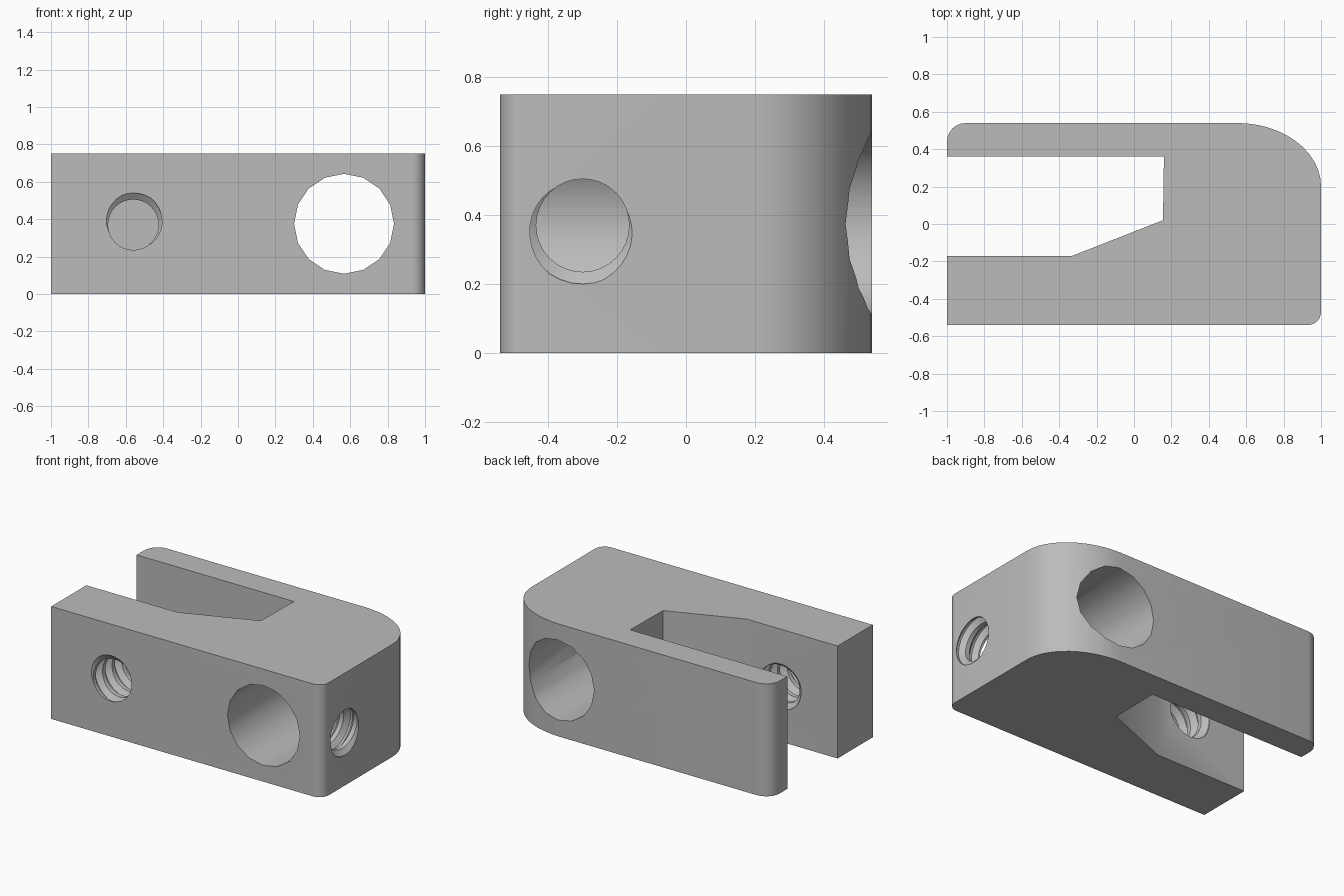
import bpy, bmesh
from math import cos, sin, pi, radians
from mathutils import Vector

cube = bpy.data.objects.get("Cube")
if cube:
    bpy.data.objects.remove(cube, do_unlink=True)

HEIGHT = 0.75
GREY = (0.5, 0.5, 0.5, 1)

metal = bpy.data.materials.new("plain_grey")
metal.use_nodes = True
metal.diffuse_color = GREY
metal.node_tree.nodes["Principled BSDF"].inputs["Base Color"].default_value = GREY


def make_object(name, bm):
    bmesh.ops.recalc_face_normals(bm, faces=bm.faces)
    mesh = bpy.data.meshes.new(name)
    bm.to_mesh(mesh)
    bm.free()
    mesh.materials.append(metal)
    obj = bpy.data.objects.new(name, mesh)
    bpy.context.collection.objects.link(obj)
    return obj


def corner(cx, cy, rx, ry, start, steps):
    """Quarter ellipse, counter-clockwise from the start angle."""
    angles = [radians(start + 90 * i / steps) for i in range(steps + 1)]
    return [(cx + rx * cos(a), cy + ry * sin(a)) for a in angles]


def round_cutter(name, radius, length, sides):
    bm = bmesh.new()
    bmesh.ops.create_cone(bm, cap_ends=True, segments=sides, radius1=radius,
                          radius2=radius, depth=length)
    return make_object(name, bm)


def thread_cutter(name, depth, phase, pitch=0.1, minor=0.135, major=0.17, sides=32):
    """Screw-shaped cutter along local z with its mouth at z = 0."""
    profile = [(0, minor), (0.3, minor), (0.55, major), (0.7, major)]
    n = len(profile)
    rings = n * (int(depth / pitch) + 3)
    start = -depth - phase * pitch - (depth % pitch and -(depth % pitch))
    bm = bmesh.new()
    grid = {}
    for k in range(sides):
        a = 2 * pi * k / sides
        for j in range(rings + (n if k == 0 else 0)):
            frac, r = profile[j % n]
            z = start + pitch * (j // n + frac + k / sides)
            grid[j, k] = bm.verts.new((r * cos(a), r * sin(a), z))
    # The last column joins the first one a full turn further on
    for k in range(sides):
        for j in range(rings - 1):
            q, s = (k + 1, 0) if k + 1 < sides else (0, n)
            bm.faces.new((grid[j, k], grid[j + s, q], grid[j + 1 + s, q], grid[j + 1, k]))
    # Close both ends with fans
    middle = start + pitch * rings / n / 2
    low = bm.verts.new((0, 0, start))
    high = bm.verts.new((0, 0, start + pitch * (rings / n + 1)))
    for e in [e for e in bm.edges if e.is_boundary]:
        z = (e.verts[0].co.z + e.verts[1].co.z) / 2
        bm.faces.new((e.verts[0], e.verts[1], low if z < middle else high))
    return make_object(name, bm)


# Slotted block outline, counter-clockwise from the front left corner
outline = [(-1, -0.54)]
outline += corner(0.93, -0.47, 0.07, 0.07, 270, 6)
outline += corner(0.55, 0.2, 0.45, 0.34, 0, 12)
outline += corner(-0.9, 0.44, 0.1, 0.1, 90, 6)
outline += [(-1, 0.36), (0.16, 0.36), (0.155, 0.02), (-0.33, -0.17), (-1, -0.17)]

bm = bmesh.new()
base = bm.faces.new([bm.verts.new((x, y, 0)) for x, y in outline])
top = bmesh.ops.extrude_face_region(bm, geom=[base])["geom"]
bmesh.ops.translate(bm, vec=Vector((0, 0, HEIGHT)),
                    verts=[v for v in top if isinstance(v, bmesh.types.BMVert)])
block = make_object("slotted_block", bm)

# Cutters: cross bore, front clamp screw hole, side set screw hole
bore = round_cutter("cross_bore_cutter", 0.267, 2, 16)
bore.location = (0.567, 0, HEIGHT / 2)
bore.rotation_euler.x = pi / 2

front_screw = thread_cutter("front_screw_cutter", 0.6, 0.85)
front_screw.location = (-0.56, -0.54, 0.37)
front_screw.rotation_euler.x = pi / 2

side_screw = thread_cutter("side_screw_cutter", 0.4, 0.6)
side_screw.location = (1, -0.3, 0.37)
side_screw.rotation_euler.y = pi / 2

bpy.ops.object.select_all(action="DESELECT")
bpy.context.view_layer.objects.active = block
block.select_set(True)
for cutter in (bore, front_screw, side_screw):
    mod = block.modifiers.new(cutter.name, "BOOLEAN")
    mod.operation = "DIFFERENCE"
    mod.solver = "EXACT"
    mod.object = cutter
    bpy.ops.object.modifier_apply(modifier=mod.name)
    bpy.data.objects.remove(cutter, do_unlink=True)

bpy.ops.object.shade_smooth_by_angle(angle=radians(30))
